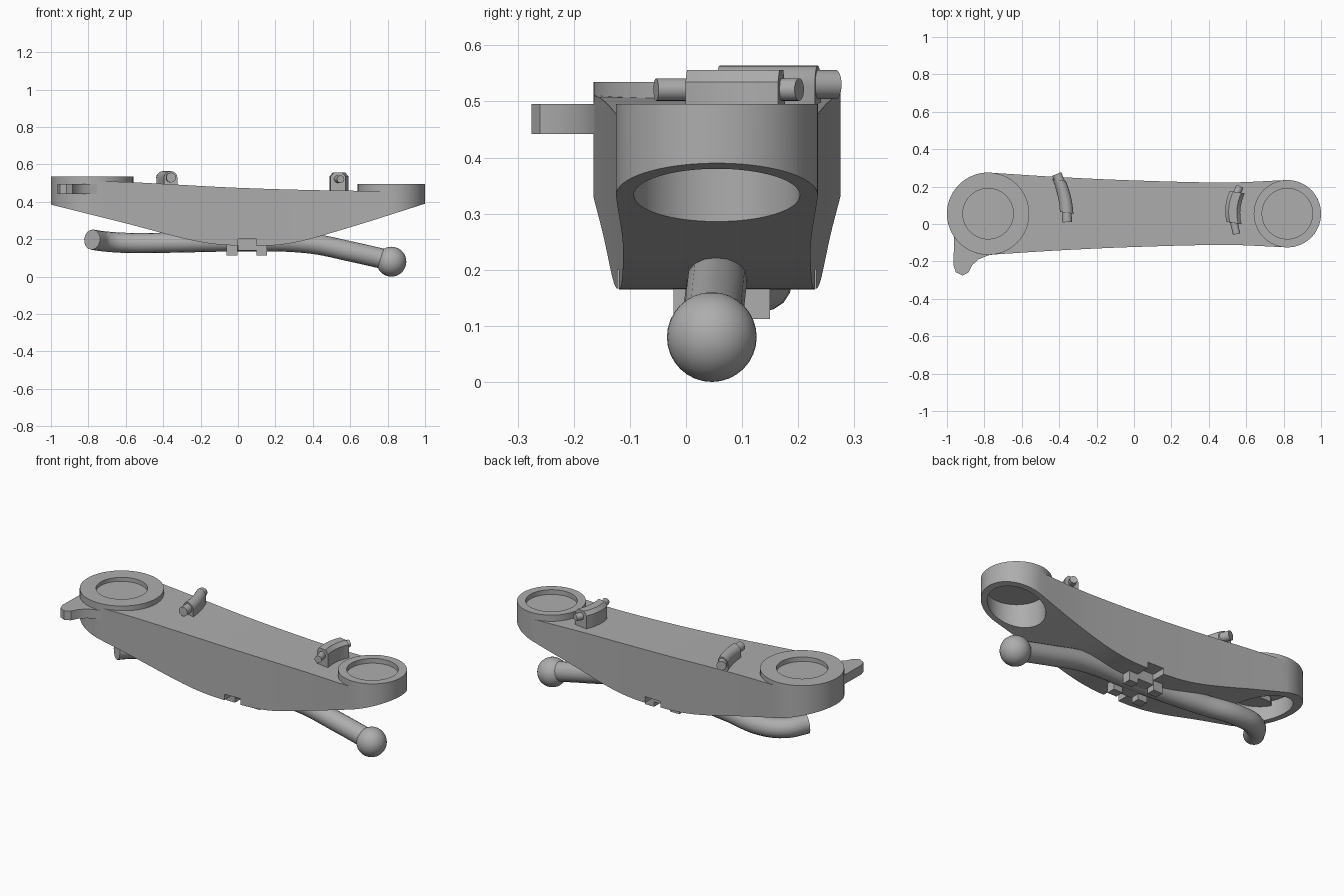
import bpy, bmesh, math
from mathutils import Vector

cube = bpy.data.objects.get("Cube")
if cube:
    bpy.data.objects.remove(cube, do_unlink=True)

metal = bpy.data.materials.new("grey_metal")
metal.use_nodes = True
GREY = (0.42, 0.42, 0.42, 1)
metal.diffuse_color = GREY
metal.node_tree.nodes["Principled BSDF"].inputs["Base Color"].default_value = GREY
CY = 0.055                      # centre line of the arm


def finish(obj, smooth=True):
    obj.data.materials.clear()
    obj.data.materials.append(metal)
    bpy.ops.object.select_all(action="DESELECT")
    obj.select_set(True)
    bpy.context.view_layer.objects.active = obj
    if smooth:
        bpy.ops.object.shade_smooth_by_angle(angle=math.radians(35))
    return obj


def loft(name, rings):
    """Closed solid through a list of equal-length point rings."""
    bm = bmesh.new()
    vs = [[bm.verts.new(p) for p in ring] for ring in rings]
    n = len(vs[0])
    for a, b in zip(vs, vs[1:]):
        for i in range(n):
            bm.faces.new((a[i], a[(i + 1) % n], b[(i + 1) % n], b[i]))
    bm.faces.new(vs[0])
    bm.faces.new(vs[-1])
    bmesh.ops.recalc_face_normals(bm, faces=bm.faces)
    me = bpy.data.meshes.new(name)
    bm.to_mesh(me)
    bm.free()
    obj = bpy.data.objects.new(name, me)
    bpy.context.collection.objects.link(obj)
    return finish(obj)


def prism(name, outline, z0, z1):
    return loft(name, [[(x, y, z) for x, y in outline] for z in (z0, z1)])


def disc(name, x, y, r, z0, z1, n=64):
    turn = [math.tau * i / n for i in range(n)]
    return prism(name, [(x + r * math.cos(a), y + r * math.sin(a)) for a in turn], z0, z1)


def box(name, x0, x1, y0, y1, z0, z1):
    return prism(name, [(x0, y0), (x1, y0), (x1, y1), (x0, y1)], z0, z1)


def cut(obj, *cutters):
    bpy.context.view_layer.objects.active = obj
    for c in cutters:
        m = obj.modifiers.new("cut", "BOOLEAN")
        m.operation, m.solver, m.object = "DIFFERENCE", "EXACT", c
        bpy.ops.object.modifier_apply(modifier=m.name)
        bpy.data.objects.remove(c, do_unlink=True)
    finish(obj)


def curve_value(pts, x):
    """Smooth interpolation through a few (x, value) points."""
    k = 0
    while k < len(pts) - 2 and x > pts[k + 1][0]:
        k += 1

    def slope(i):
        a, b = pts[max(i - 1, 0)], pts[min(i + 1, len(pts) - 1)]
        return (b[1] - a[1]) / (b[0] - a[0])
    (xa, va), (xb, vb) = pts[k], pts[k + 1]
    h = xb - xa
    t = (x - xa) / h
    s = 1 - t
    return (va * s * s * (1 + 2 * t) + vb * t * t * (3 - 2 * t)
            + h * t * s * (s * slope(k) - t * slope(k + 1)))


# Arm body: rounded plan with a bellied underside
LX, LR, RX, RR = -0.78, 0.22, 0.82, 0.18
WIDTH = [(LX, LR), (-0.4, 0.196), (0, 0.178), (0.5, 0.167), (RX, RR)]
BELLY = [(-1, 0.385), (-0.6, 0.285), (-0.2, 0.185), (0.05, 0.165),
         (0.28, 0.178), (0.57, 0.255), (1, 0.39)]
TOP = [(-1, 0.515), (-0.6, 0.506), (0, 0.475), (0.55, 0.46), (1, 0.46)]


def section(x, w):
    lo, hi = curve_value(BELLY, x), curve_value(TOP, x)
    return [(x, CY - w, lo), (x, CY + w, lo), (x, CY + w, hi), (x, CY - w, hi)]


ends = [math.radians(3 + 87 * i / 16) for i in range(17)]
sections = [section(LX - LR * math.cos(a), LR * math.sin(a)) for a in ends]
for i in range(1, 40):
    x = LX + (RX - LX) * i / 40
    sections.append(section(x, curve_value(WIDTH, x)))
sections += [section(RX + RR * math.cos(a), RR * math.sin(a)) for a in reversed(ends)]
body = loft("arm_body", sections)
cut(body,
    disc("left_bore", LX, CY, 0.17, 0.1, 0.47),
    disc("right_bore", RX, CY, 0.148, 0.1, 0.43),
    box("clip_notch", 0, 0.1, -0.5, 0.5, 0.1, 0.2))

# Raised end rings with shallow recesses
for name, x, r, z0, z1 in (("left_ring", LX, LR, 0.5, 0.535),
                           ("right_ring", RX, RR, 0.445, 0.495)):
    ring = disc(name, x, CY, r, z0, z1)
    cut(ring, disc("recess", x, CY, 0.135, z1 - 0.027, z1 + 0.1))

# Side tab beside the left ring
prism("side_tab", [(-0.9, 0), (-0.962, -0.06), (-0.965, -0.22), (-0.953, -0.258),
                   (-0.917, -0.275), (-0.885, -0.26), (-0.865, -0.22),
                   (-0.83, -0.188), (-0.78, -0.168), (-0.72, -0.157), (-0.78, 0)],
      0.442, 0.495)


# Curved lugs on top, each with a pin at both ends
def rod(name, a, b, r):
    a, b = Vector(a), Vector(b)
    rot = (b - a).to_track_quat("Z", "Y")
    circle = [rot @ Vector((r * math.cos(t), r * math.sin(t), 0))
              for t in (math.tau * i / 24 for i in range(24))]
    return loft(name, [[p + c for c in circle] for p in (a, b)])


def lug(name, start, mid, end, profile, pin_z, pin_r, pin_len):
    s, m, e = Vector(start), Vector(mid), Vector(end)
    path = [s * (1 - t) ** 2 + m * 2 * t * (1 - t) + e * t * t
            for t in (i / 8 for i in range(9))]
    loft(name, [[(p.x + u, p.y - u * 0.15, z) for u, z in profile] for p in path])
    for tag, p, d, length in (("front", s, s - m, pin_len[0]), ("back", e, e - m, pin_len[1])):
        d = d.normalized()
        a, b = p - d * 0.04, p + d * length
        rod(name + "_" + tag + "_pin", (a.x, a.y, pin_z), (b.x, b.y, pin_z), pin_r)


dome = [(0.036 * math.cos(a), 0.528 + 0.036 * math.sin(a))
        for a in (math.pi * i / 12 for i in range(13))]
lug("left_lug", (-0.36, 0.06), (-0.365, 0.15), (-0.4, 0.235),
    [(0.036, 0.47)] + dome + [(-0.036, 0.47)], 0.53, 0.026, (0.05, 0.035))
lug("right_lug", (0.535, 0.005), (0.515, 0.09), (0.552, 0.17),
    [(0.04, 0.45), (0.04, 0.535), (0.022, 0.556), (-0.022, 0.556),
     (-0.04, 0.535), (-0.04, 0.45)], 0.521, 0.02, (0.06, 0.035))

# Bent bar beneath the arm, with a ball on its right end
data = bpy.data.curves.new("bent_bar", "CURVE")
data.dimensions = "3D"
data.bevel_depth = 0.054
data.bevel_resolution = 6
data.use_fill_caps = True
data.resolution_u = 8
spline = data.splines.new("BEZIER")
bar_path = [(0.82, 0.046, 0.085), (0.6, 0.05, 0.135), (0.38, 0.055, 0.178),
            (0, 0.06, 0.188), (-0.35, 0.1, 0.182), (-0.58, 0.135, 0.18),
            (-0.71, 0.1, 0.188), (-0.78, 0.01, 0.198)]
spline.bezier_points.add(len(bar_path) - 1)
for point, co in zip(spline.bezier_points, bar_path):
    point.co = co
    point.handle_left_type = point.handle_right_type = "AUTO"
bar = bpy.data.objects.new("bent_bar", data)
bpy.context.collection.objects.link(bar)
bpy.ops.object.select_all(action="DESELECT")
bar.select_set(True)
bpy.context.view_layer.objects.active = bar
bpy.ops.object.convert(target="MESH")
finish(bpy.context.view_layer.objects.active)

bpy.ops.mesh.primitive_uv_sphere_add(segments=32, ring_count=16, radius=0.08,
                                     location=(0.82, 0.046, 0.08))
ball = bpy.context.object
ball.name = "bar_ball"
finish(ball)

# Clip that holds the bar: a saddle and four feet
box("clip_saddle", 0, 0.1, -0.022, 0.15, 0.14, 0.2)
for side, x in (("left", -0.062), ("right", 0.098)):
    for end, y in (("front", -0.022), ("back", 0.1)):
        box("clip_foot_" + side + "_" + end, x, x + 0.058, y, y + 0.05, 0.112, 0.19)
